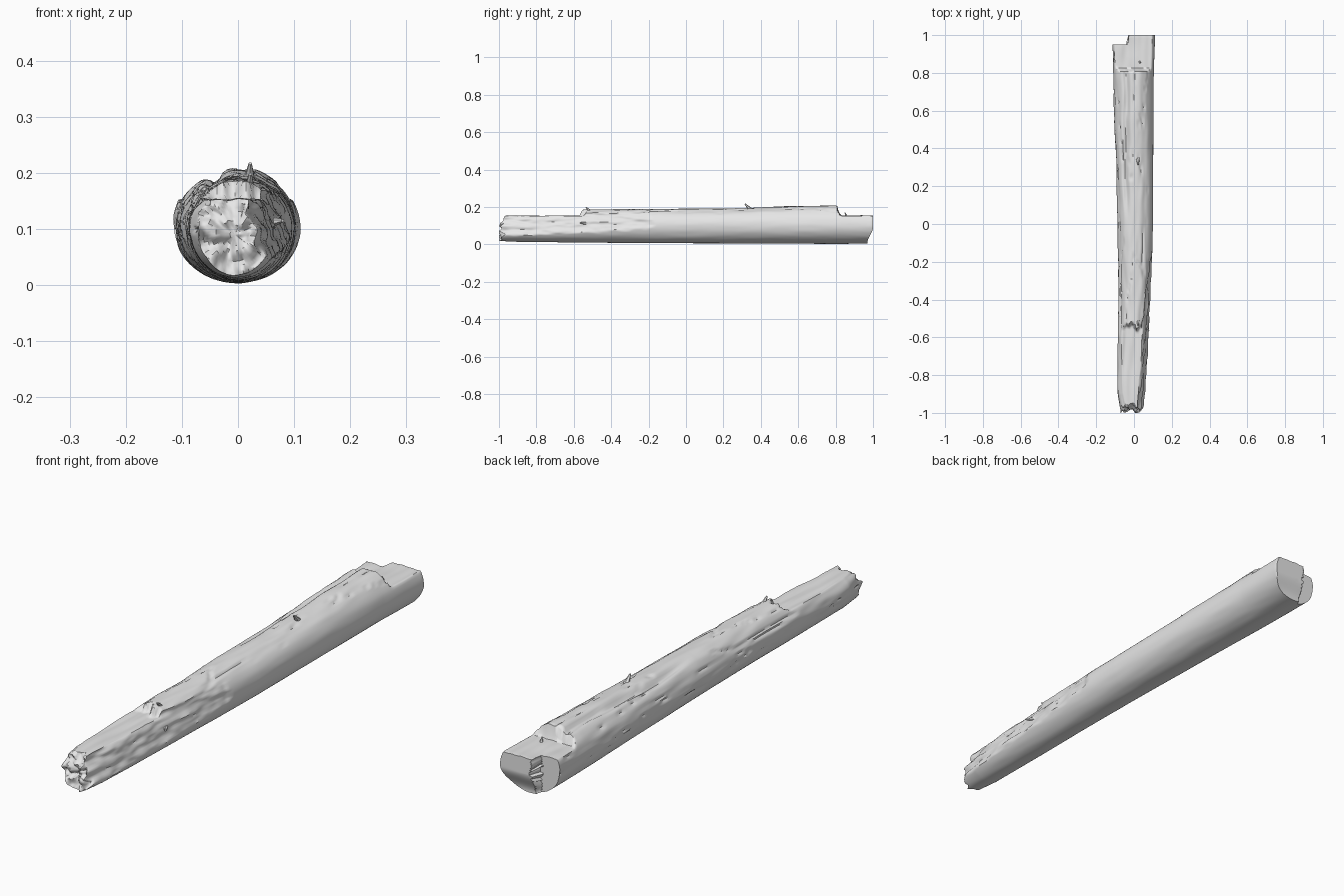
import bpy, bmesh, math
from mathutils import Vector, noise

if "Cube" in bpy.data.objects:
    bpy.data.objects.remove(bpy.data.objects["Cube"])

SEGS, STATIONS = 80, 240
CZ = 0.1

wood = bpy.data.materials.new("weathered grey wood")
wood.diffuse_color = (0.8, 0.8, 0.8, 1)
wood.use_nodes = True
wood.node_tree.nodes["Principled BSDF"].inputs["Base Color"].default_value = wood.diffuse_color

# Outline of the trunk along its length: y, left x, right x, top z, bottom z
PROFILE = [(-1.0, -0.07, 0.06, 0.165, 0.018), (-0.9, -0.085, 0.075, 0.175, 0.014),
           (-0.6, -0.085, 0.085, 0.185, 0.010), (-0.4, -0.082, 0.09, 0.187, 0.008),
           (0.0, -0.087, 0.100, 0.190, 0.006), (0.4, -0.097, 0.102, 0.199, 0.004),
           (0.77, -0.109, 0.104, 0.209, 0.003), (1.0, -0.114, 0.112, 0.209, 0.004)]
# Split face on the right of the broken end: y, limit in x
SPLIT = [(-1.0, 0.025), (-0.9, 0.042), (-0.8, 0.05), (-0.6, 0.064),
         (-0.4, 0.076), (-0.2, 0.09), (-0.1, 0.12), (1.0, 0.2)]


def sample(table, y):
    for a, b in zip(table, table[1:]):
        if y <= b[0]:
            t = (y - a[0]) / (b[0] - a[0])
            return [p + (q - p) * t for p, q in zip(a[1:], b[1:])]
    return table[-1][1:]


def smooth(a, b, v):
    t = min(1, max(0, (v - a) / (b - a)))
    return t * t * (3 - 2 * t)


def grain(x, y, z, across, along):
    return noise.noise(Vector((x * across, y * along, z * across + 7)))


def surface_point(y, angle, scale=1.0):
    left, right, top, bottom = sample(PROFILE, y)
    cx, hw = (left + right) / 2, (right - left) / 2
    c, s = math.cos(angle), math.sin(angle)
    x = cx + hw * c
    z = CZ + (top - CZ if s > 0 else CZ - bottom) * s

    # Bark grain, stronger on the weathered top left, with long thin cracks
    rough = max(smooth(-0.1, 0.6, s - 0.6 * c) * 0.9, 0.2)
    d = 0.005 * rough * grain(x, y, z, 14, 2.5) + 0.004 * rough * grain(x, y, z, 45, 8)
    crack = abs(grain(x, y, z, 30, 1.8))
    d -= 0.006 * rough * (1 - smooth(0.0, 0.07, crack)) * smooth(0, 0.3, rough - 0.3)
    x, z = x + d * c, z + d * s

    # Long channel beside the raised top ridge
    if s > 0:
        w = smooth(0.0, 0.2, y) * (1 - smooth(0.8, 0.84, y))
        line = -0.042 + 0.012 * grain(0, y, 0, 1, 5)
        z -= 0.016 * w * math.exp(-((x - line) / 0.013) ** 2)

    # Split face on the broken end
    limit = sample(SPLIT, y)[0] - 0.3 * (z - CZ)
    limit += 0.010 * grain(0, y, z, 35, 6) + 0.006 * grain(0, y, z, 70, 16)
    x = min(x, limit)

    # Top is broken away near both ends
    ledge = -0.53 + 0.06 * grain(x, 0, 0, 30, 1)
    cut = 0.152 + 0.006 * grain(x, y, 0, 40, 5)
    cut += 0.07 * smooth(ledge - 0.02, ledge + 0.02, y)
    rear = 0.8 + 0.02 * grain(x, 0, 3, 25, 1)
    if y > 0.6:
        cut = 0.153 + 0.004 * grain(x, y, 0, 30, 8) + 0.07 * (1 - smooth(rear, rear + 0.025, y))
    z = min(z, cut)

    # Shrink towards the core for the end faces
    x, z = cx + (x - cx) * scale, CZ - 0.01 + (z - CZ + 0.01) * scale

    # Jagged front break and stepped, undercut back end
    front = -0.985 + 0.035 * smooth(0.1, 0.15, z) + 0.03 * grain(x, 0, z, 32, 1)
    front += 0.012 * grain(x, 1, z, 75, 1)
    back = 0.95 if x < -0.03 else 1 - 0.03 * (1 - smooth(0.01, 0.09, z))
    return Vector((x, min(back, max(y, front, -1.0)), z))


def add_object(name, bm):
    bmesh.ops.remove_doubles(bm, verts=bm.verts, dist=0.0003)
    bmesh.ops.recalc_face_normals(bm, faces=bm.faces)
    mesh = bpy.data.meshes.new(name)
    bm.to_mesh(mesh)
    bm.free()
    mesh.materials.append(wood)
    obj = bpy.data.objects.new(name, mesh)
    bpy.context.collection.objects.link(obj)
    bpy.ops.object.select_all(action='DESELECT')
    obj.select_set(True)
    bpy.context.view_layer.objects.active = obj
    bpy.ops.object.shade_smooth_by_angle(angle=math.radians(50))
    return obj


# Trunk: front end rings, side rings, back end rings
caps = [0.02, 0.14, 0.27, 0.4, 0.53, 0.66, 0.78, 0.89, 0.96]
rings = [(-1.0, k) for k in caps]
rings += [(-1 + 2 * i / STATIONS, 1.0) for i in range(STATIONS + 1)]
rings[-1] = (1.0, 0.985)
rings += [(1.0, k) for k in reversed(caps)]
bm = bmesh.new()
loops = [[bm.verts.new(surface_point(y, math.tau * i / SEGS, k)) for i in range(SEGS)]
         for y, k in rings]
for a, b in zip(loops, loops[1:]):
    for i in range(SEGS):
        j = (i + 1) % SEGS
        bm.faces.new((a[i], a[j], b[j], b[i]))
bm.faces.new(loops[0])
bm.faces.new(loops[-1])
add_object("log_trunk", bm)


# Splinters: thin leaning shards
def splinter(name, base, tip, radius):
    base, tip = Vector(base), Vector(tip)
    bm = bmesh.new()
    bmesh.ops.create_cone(bm, cap_ends=True, segments=6, radius1=radius,
                          radius2=radius * 0.25, depth=(tip - base).length)
    turn = (tip - base).to_track_quat('Z', 'Y')
    for v in bm.verts:
        v.co = turn @ v.co + (base + tip) / 2
    add_object(name, bm)


splinter("ridge_splinter", (0.02, 0.345, 0.185), (0.022, 0.315, 0.217), 0.012)
splinter("ledge_splinter", (0.02, -0.50, 0.165), (0.022, -0.535, 0.198), 0.012)
splinter("side_splinter", (0.05, -0.52, 0.11), (0.08, -0.565, 0.115), 0.012)
splinter("back_splinter", (0.03, 0.86, 0.145), (0.032, 0.85, 0.17), 0.008)
